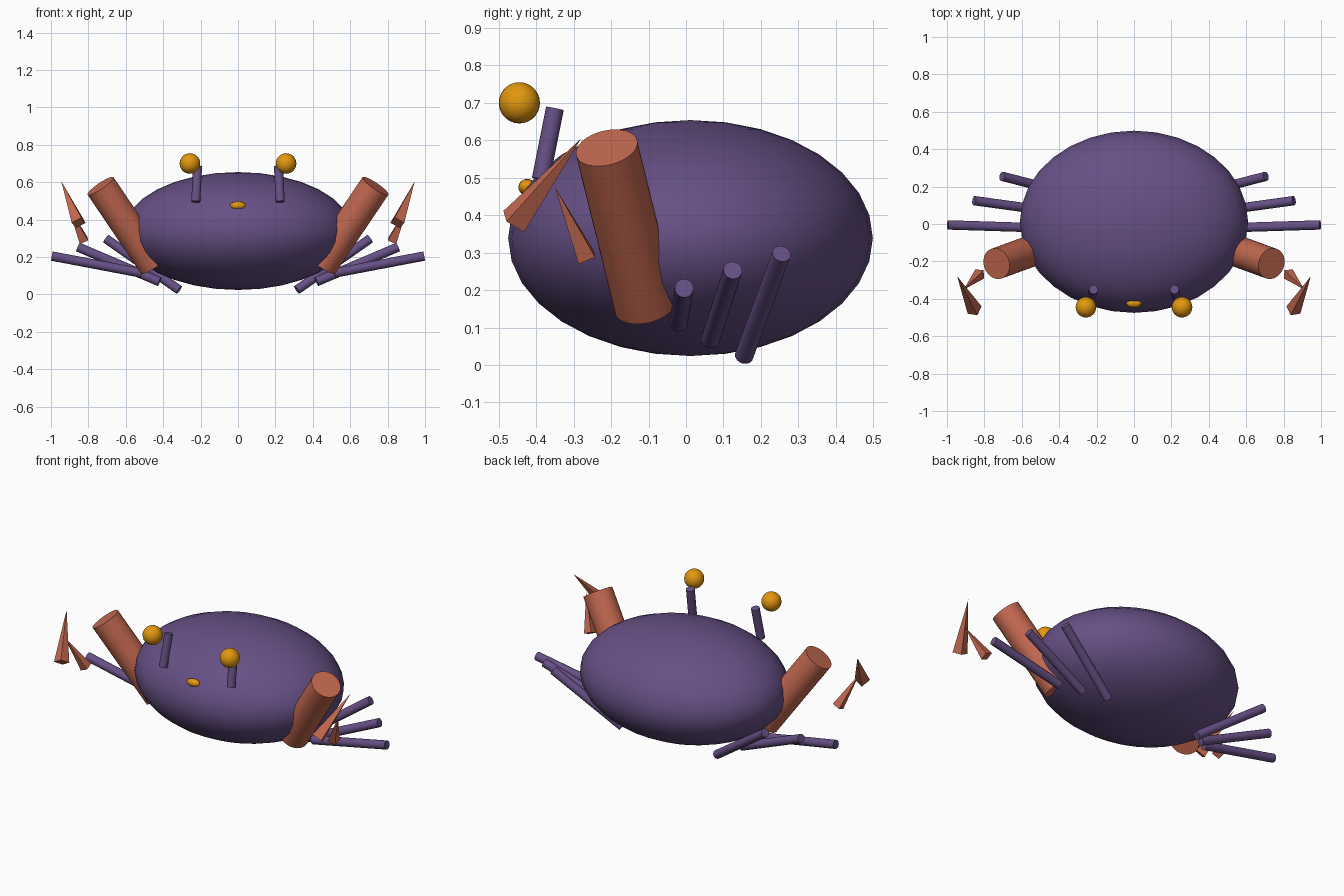
import bpy, math
from mathutils import Vector

if "Cube" in bpy.data.objects:
    bpy.data.objects.remove(bpy.data.objects["Cube"])


def material(name, rgb):
    m = bpy.data.materials.new(name)
    m.diffuse_color = (*rgb, 1)
    m.use_nodes = True
    m.node_tree.nodes["Principled BSDF"].inputs["Base Color"].default_value = m.diffuse_color
    return m


PURPLE = material("purple shell", (0.135, 0.08, 0.235))
CORAL = material("coral claw", (0.55, 0.14, 0.08))
GOLD = material("gold", (0.76, 0.31, 0.005))


def finish(name, mat, smooth=True):
    ob = bpy.context.object
    ob.name = name
    ob.data.materials.append(mat)
    if smooth:
        bpy.ops.object.shade_smooth_by_angle(angle=math.radians(40))
    return ob


def ball(name, centre, radii, mat, segments=32, rings=16):
    bpy.ops.mesh.primitive_uv_sphere_add(segments=segments, ring_count=rings,
                                         radius=1, location=centre)
    bpy.context.object.scale = radii
    bpy.ops.object.transform_apply(location=False, rotation=False, scale=True)
    return finish(name, mat)


def rod(name, start, end, r1, mat, r2=None, sides=20, smooth=True):
    """Cylinder or cone running from start to end."""
    a, b = Vector(start), Vector(end)
    bpy.ops.mesh.primitive_cone_add(
        vertices=sides, radius1=r1, radius2=r1 if r2 is None else r2,
        depth=(b - a).length, location=(a + b) / 2,
        rotation=(b - a).to_track_quat('Z', 'Y').to_euler())
    return finish(name, mat, smooth)


# Shell and mouth
ball("body", (0, 0.012, 0.339), (0.61, 0.487, 0.315), PURPLE)
ball("mouth", (0, -0.424, 0.475), (0.042, 0.024, 0.022), GOLD, 12, 8)

# Leg base and tip points, front to back
LEGS = [((0.515, -0.02, 0.114), (0.995, -0.005, 0.205)),
        ((0.42, 0.065, 0.068), (0.855, 0.125, 0.253)),
        ((0.315, 0.155, 0.024), (0.705, 0.255, 0.297))]

for side, s in (("left", -1), ("right", 1)):
    def P(x, y, z):
        return (s * x, y, z)

    # Eyes on stalks
    ball(side + "_eye", P(0.257, -0.445, 0.70), (0.055,) * 3, GOLD, 24, 14)
    rod(side + "_eye_stalk", P(0.226, -0.388, 0.496), P(0.216, -0.35, 0.685),
        0.024, PURPLE)

    # Arm and pincer
    rod(side + "_arm", P(0.45, -0.108, 0.158), P(0.735, -0.212, 0.58),
        0.084, CORAL, sides=32)
    rod(side + "_upper_pincer", P(0.852, -0.46, 0.383), P(0.945, -0.28, 0.605),
        0.042, CORAL, r2=0, sides=4, smooth=False)
    rod(side + "_lower_pincer", P(0.825, -0.267, 0.288), P(0.91, -0.35, 0.475),
        0.034, CORAL, r2=0, sides=4, smooth=False)

    # Walking legs
    for i, (base, tip) in enumerate(LEGS, 1):
        rod(f"{side}_leg_{i}", P(*base), P(*tip), 0.025, PURPLE)
